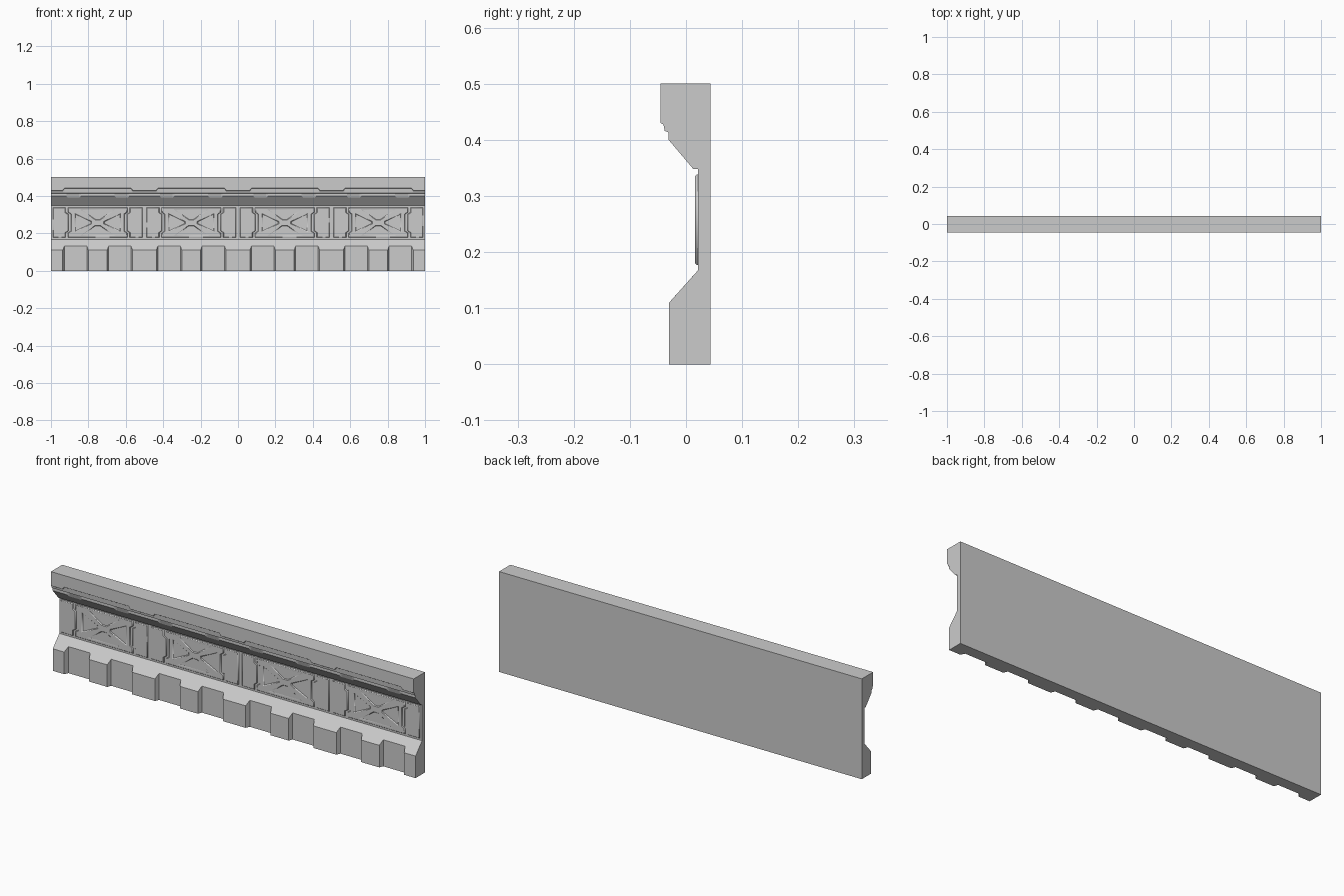
import bpy, bmesh, math

if "Cube" in bpy.data.objects:
    bpy.data.objects.remove(bpy.data.objects["Cube"])

MODULES = [-0.75, -0.25, 0.25, 0.75]


def ramp(u, keys):
    """Piecewise-linear lookup."""
    for (a, va), (b, vb) in zip(keys, keys[1:]):
        if u <= b:
            return va + (vb - va) * (u - a) / (b - a)
    return keys[-1][1]


def section(u):
    """Wall cross-section (y, z) at distance u from a module centre."""
    n = ramp(u, [(0, 0), (.05, 0), (.058, 1), (.178, 1), (.187, 0), (.25, 0)])
    f = ramp(u, [(0, 1), (.178, 1), (.187, 0), (.25, 0)])
    s = ramp(u, [(0, 0), (.09, 0), (.10, 1), (.16, 1), (.168, 0), (.25, 0)])
    foot_y, foot_z = -.03 + .02 * n, .11 + .0224 * n
    return [(.044, .5), (-.045, .5), (-.045, .43 + .012 * f), (-.040, .427 + .012 * f),
            (-.038, .416), (-.031, .413), (-.031 + .007 * s, .40 - .0083 * s),
            (.013, .348), (.021, .348), (.021, .167),
            (foot_y, foot_z), (foot_y, 0), (.044, 0)]


# wall body: lofted sections with plinth notches, stepped cornice and slots
half = [.05, .058, .09, .10, .16, .168, .178, .187]
stations = [(-1.0, .25)]
for c in MODULES:
    stations += [(c - u, u) for u in reversed(half)]
    stations += [(c + u, u) for u in half]
    stations.append((c + .25, .25))
bm = bmesh.new()
rings = [[bm.verts.new((x, y, z)) for y, z in section(u)] for x, u in stations]
for a, b in zip(rings, rings[1:]):
    for i in range(len(a)):
        j = (i + 1) % len(a)
        bm.faces.new((a[i], a[j], b[j], b[i]))
bm.faces.new(rings[0])
bm.faces.new(rings[-1])
bmesh.ops.recalc_face_normals(bm, faces=bm.faces)
me = bpy.data.meshes.new("wall_body")
bm.to_mesh(me)
bm.free()
bpy.context.collection.objects.link(bpy.data.objects.new("wall_body", me))


def plates(name, outlines):
    """Chamfered flat plates on the recessed band, repeated in each module."""
    cu = bpy.data.curves.new(name, 'CURVE')
    cu.dimensions, cu.fill_mode = '2D', 'BOTH'
    cu.extrude, cu.bevel_depth, cu.offset, cu.bevel_resolution = .004, .003, -.003, 0
    for c in MODULES:
        for pts in outlines:
            sp = cu.splines.new('POLY')
            sp.points.add(len(pts) - 1)
            for p, (x, z) in zip(sp.points, pts):
                p.co = (c + x, z, 0, 1)
            sp.use_cyclic_u = True
    ob = bpy.data.objects.new(name, cu)
    ob.location.y = .023
    ob.rotation_euler.x = math.pi / 2
    bpy.context.collection.objects.link(ob)
    bpy.ops.object.select_all(action='DESELECT')
    ob.select_set(True)
    bpy.context.view_layer.objects.active = ob
    bpy.ops.object.convert(target='MESH')


def flip(pts):
    return [(-x, z) for x, z in reversed(pts)]


lo, hi, mid = .177, .338, .2575

# centre plate with jogged edges and four triangular pockets forming a cross
edge = [(.158, lo), (.158, .203), (.143, .213), (.143, .302), (.158, .312), (.158, hi)]
top = [(-.085, .325), (.085, .325), (.012, .275), (-.012, .275)]
bottom = [(x, 2 * mid - z) for x, z in reversed(top)]
side = [(.12, .212), (.12, .303), (.035, .262), (.035, .253)]
plates("cross_plates", [edge + flip(edge), top, bottom, side, flip(side)])

# narrow plates either side of each centre plate
strip = [(.24, hi), (.24, lo)] + [(x + .013, z) for x, z in edge]
plates("side_plates", [strip, flip(strip)])
